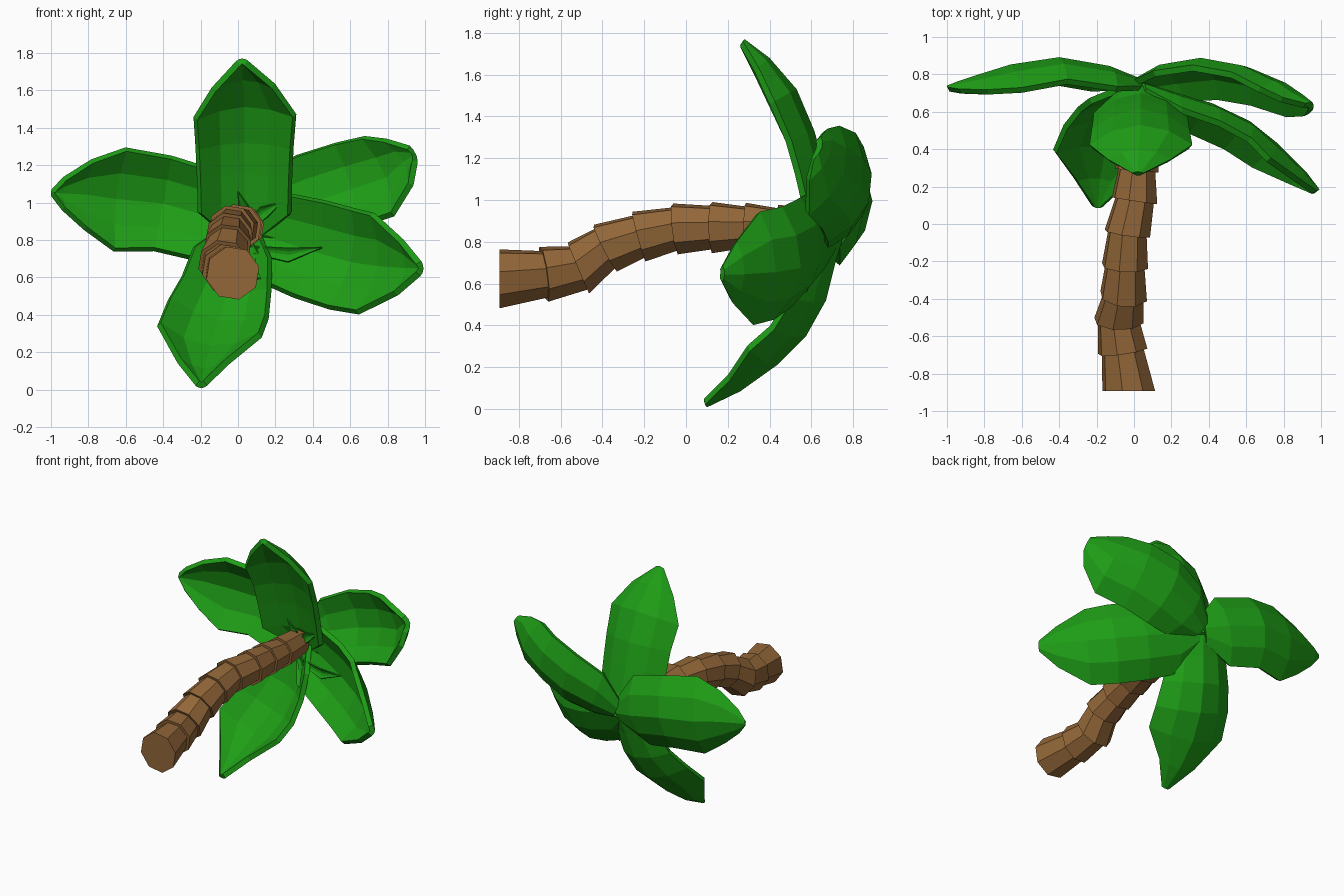
import bpy, bmesh, math
from mathutils import Vector


def material(name, color):
    m = bpy.data.materials.new(name)
    m.diffuse_color = (*color, 1)
    return m


BARK = material("bark", (0.29, 0.135, 0.04))
LEAF = material("leaf_green", (0.013, 0.34, 0.008))
Y = Vector((0, 1, 0))


def make_object(name, bm, mat):
    me = bpy.data.meshes.new(name)
    bm.to_mesh(me)
    bm.free()
    me.materials.append(mat)
    ob = bpy.data.objects.new(name, me)
    bpy.context.collection.objects.link(ob)
    return ob


def tangents(pts):
    n = len(pts) - 1
    return [(pts[min(i + 1, n)] - pts[max(i - 1, 0)]).normalized() for i in range(n + 1)]


# Trunk: overlapping flared octagonal segments along a bent path (x, y, z, radius)
def trunk(path, sides=8):
    bm = bmesh.new()
    pts = [Vector(p[:3]) for p in path]
    tan = tangents(pts)
    tan[0] = Y

    def ring(i, r):
        u = tan[i].cross(Vector((0, 0, 1))).normalized()
        v = u.cross(tan[i])
        return [bm.verts.new(pts[i] + r * (u * math.cos(a) + v * math.sin(a)))
                for a in (2 * math.pi * (k + 0.3) / sides for k in range(sides))]

    for i in range(len(path) - 1):
        a, b = ring(i, path[i][3]), ring(i + 1, path[i + 1][3] * 0.85)
        for k in range(sides):
            n = (k + 1) % sides
            bm.faces.new((a[k], a[n], b[n], b[k]))
        bm.faces.new(a[::-1])
        bm.faces.new(b)
    bmesh.ops.recalc_face_normals(bm, faces=bm.faces)
    make_object("trunk", bm, BARK)


trunk([(-0.028, -0.893, 0.623, 0.145), (-0.06, -0.68, 0.645, 0.136),
       (-0.08, -0.515, 0.675, 0.136), (-0.055, -0.385, 0.77, 0.13),
       (-0.048, -0.225, 0.825, 0.127), (-0.035, -0.05, 0.862, 0.126),
       (0.003, 0.125, 0.868, 0.126), (0.015, 0.285, 0.87, 0.12),
       (0.03, 0.44, 0.868, 0.112), (0.03, 0.66, 0.868, 0.11)])


# Leaf: arched strip along a ridge line (x, y, z, half width), given thickness
def leaf(name, spine, roll=0.0, thick=0.035, arch=0.45):
    bm = bmesh.new()
    pts = [Vector(p[:3]) for p in spine]
    rows = []
    for p, t, s in zip(pts, tangents(pts), spine):
        side = t.cross(Y).normalized()
        normal = side.cross(t)
        side = (side + normal * roll).normalized()
        normal = side.cross(t)
        rows.append([bm.verts.new(p + side * v * s[3] - normal * arch * s[3] * v * v)
                     for v in (-1, -0.55, 0, 0.55, 1)])
    for a, b in zip(rows, rows[1:]):
        for j in range(4):
            bm.faces.new((a[j], a[j + 1], b[j + 1], b[j]))
    ob = make_object(name, bm, LEAF)
    mod = ob.modifiers.new("thickness", "SOLIDIFY")
    mod.thickness = thick
    mod.offset = -1


# Five large leaves, base to tip
leaf("top_leaf", [(0.03, 0.77, 0.84, 0.10), (0.035, 0.70, 0.98, 0.25), (0.035, 0.66, 1.16, 0.255),
                  (0.035, 0.615, 1.33, 0.262), (0.035, 0.53, 1.53, 0.275), (0.025, 0.40, 1.68, 0.17),
                  (0.02, 0.28, 1.77, 0.03)])
leaf("left_leaf", [(0.03, 0.78, 0.87, 0.10), (-0.13, 0.845, 0.92, 0.25), (-0.40, 0.892, 0.995, 0.26),
                   (-0.66, 0.853, 1.02, 0.28), (-0.83, 0.80, 1.045, 0.19), (-0.95, 0.76, 1.05, 0.09),
                   (-1.0, 0.74, 1.055, 0.02)])
leaf("upper_right_leaf", [(0.04, 0.78, 0.86, 0.10), (0.18, 0.84, 0.92, 0.22), (0.40, 0.875, 0.99, 0.255),
                          (0.62, 0.835, 1.065, 0.25), (0.81, 0.755, 1.13, 0.24), (0.905, 0.69, 1.22, 0.15),
                          (0.955, 0.65, 1.25, 0.06)], roll=0.35)
leaf("lower_right_leaf", [(0.04, 0.76, 0.86, 0.10), (0.20, 0.71, 0.80, 0.25), (0.42, 0.645, 0.73, 0.275),
                          (0.62, 0.55, 0.675, 0.28), (0.77, 0.43, 0.655, 0.275), (0.92, 0.28, 0.645, 0.15),
                          (0.992, 0.185, 0.645, 0.04)], roll=0.08)
leaf("bottom_leaf", [(0.03, 0.76, 0.85, 0.10), (-0.01, 0.715, 0.70, 0.22), (-0.045, 0.67, 0.52, 0.25),
                     (-0.10, 0.575, 0.35, 0.28), (-0.15, 0.435, 0.21, 0.285), (-0.18, 0.26, 0.085, 0.14),
                     (-0.195, 0.10, 0.008, 0.03)], roll=-0.25)

# Small pointed sprouts beside the trunk top
sprouts = [[(0.06, 0.64, 0.75, 0.02), (0.27, 0.61, 0.72, 0.04), (0.45, 0.57, 0.76, 0.004)],
           [(0.05, 0.64, 0.86, 0.02), (0.14, 0.63, 0.95, 0.035), (0.23, 0.60, 1.0, 0.004)],
           [(0.04, 0.64, 0.88, 0.02), (0.03, 0.62, 0.98, 0.03), (0.0, 0.58, 1.06, 0.004)],
           [(0.05, 0.64, 0.80, 0.02), (0.11, 0.62, 0.67, 0.03), (0.14, 0.58, 0.56, 0.004)]]
for i, s in enumerate(sprouts):
    leaf(f"sprout_{i + 1}", s, thick=0.008)
